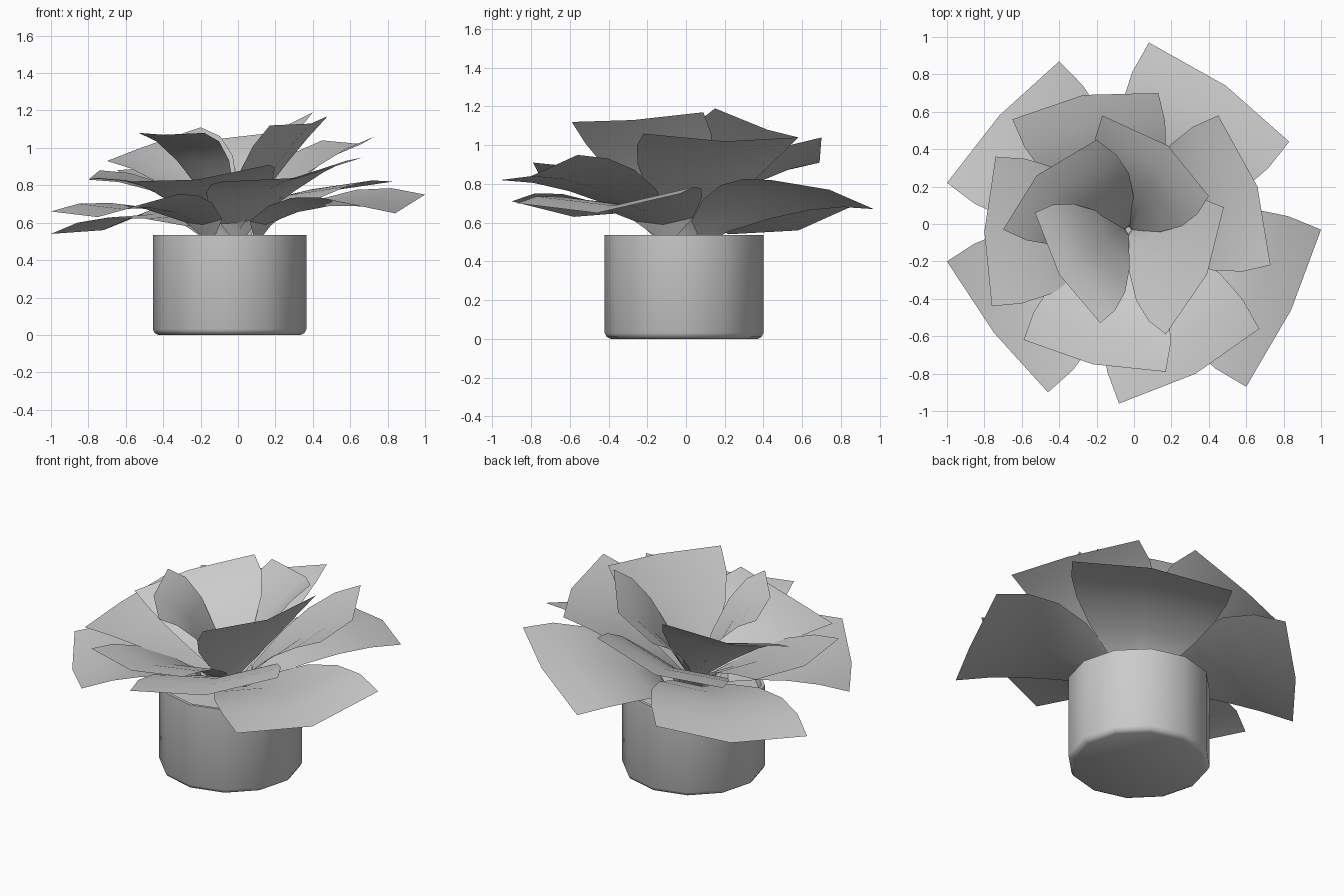
import bpy, math
from mathutils import Vector

if "Cube" in bpy.data.objects:
    bpy.data.objects.remove(bpy.data.objects["Cube"])

POT = Vector((-0.045, -0.01, 0))


def make(name, verts, faces):
    mesh = bpy.data.meshes.new(name)
    mesh.from_pydata(verts, [], faces)
    mesh.validate()
    ob = bpy.data.objects.new(name, mesh)
    bpy.context.collection.objects.link(ob)
    bpy.ops.object.select_all(action='DESELECT')
    ob.select_set(True)
    bpy.context.view_layer.objects.active = ob
    bpy.ops.object.shade_smooth_by_angle(angle=math.radians(40))
    return ob


def lathe(name, profile, sides=12):
    """Revolve (radius, z) points; end rings are capped."""
    verts, faces = [], []
    for r, z in profile:
        for i in range(sides):
            a = math.tau * i / sides
            verts.append(POT + Vector((r * math.cos(a), r * math.sin(a), z)))
    for k in range(len(profile) - 1):
        for i in range(sides):
            j = (i + 1) % sides
            faces.append((k * sides + i, k * sides + j, (k + 1) * sides + j, (k + 1) * sides + i))
    last = (len(profile) - 1) * sides
    faces.append(tuple(reversed(range(sides))))
    faces.append(tuple(range(last, last + sides)))
    return make(name, verts, faces)


def leaf(name, tip, base_radius, base_z, base_width, lift, rows=5):
    """Arched leaf: short narrow stem, then a blade widening to a three-point tip edge."""
    a, m, b = (Vector(p) for p in tip)
    out = Vector((m.x + 0.03, m.y + 0.03, 0)).normalized()
    base = Vector((-0.03, -0.03, base_z)) + out * base_radius
    root = base - out * base_radius * 0.25
    root.z = 0.5
    stations = [(root, 0.06)]
    for k in range(rows):
        t = k / (rows - 1)
        c = base.lerp(m, t) + Vector((0, 0, lift * 4 * t * (1 - t)))
        stations.append((c, base_width + (1 - base_width) * (1 - (1 - t) ** 2.2)))
    verts, faces = [], []
    for c, w in stations:
        verts += [c + (a - m) * w, c, c + (b - m) * w]
    for k in range(len(stations) - 1):
        for s in range(2):
            i = k * 3 + s
            faces.append((i, i + 3, i + 4, i + 1))
    return make(name, verts, faces)


# Pot with rounded foot, rim and recessed soil surface
lathe("pot", [(0.380, 0), (0.400, 0.01), (0.410, 0.03), (0.410, 0.535),
              (0.392, 0.535), (0.385, 0.49)])

# Tip edges of each ring of leaves (corner, middle, corner, counter-clockwise) and arch height
inner = [
    ((0.40, 0.15, 1.19), (0.18, 0.42, 1.08), (-0.17, 0.58, 1.04), 0.08),
    ((-0.20, 0.45, 1.11), (-0.52, 0.26, 1.00), (-0.70, -0.03, 0.93), 0.09),
    ((-0.53, 0.06, 1.08), (-0.40, -0.27, 1.07), (-0.18, -0.53, 1.08), 0.11),
    ((0.17, -0.59, 1.12), (0.39, -0.27, 1.13), (0.48, 0.09, 1.17), 0.04),
]
middle = [
    ((0.73, -0.22, 1.06), (0.66, 0.20, 1.02), (0.45, 0.58, 1.04), 0.06),
    ((0.13, 0.70, 1.04), (-0.27, 0.69, 0.91), (-0.65, 0.56, 0.88), 0.06),
    ((-0.74, 0.36, 0.88), (-0.80, -0.04, 0.83), (-0.76, -0.44, 0.84), 0.06),
    ((-0.59, -0.62, 0.82), (-0.22, -0.75, 0.83), (0.17, -0.79, 0.91), 0.06),
    ((-0.08, -0.96, 0.82), (0.33, -0.80, 0.84), (0.67, -0.56, 0.95), 0.06),
]
outer = [
    ((0.83, 0.44, 0.82), (0.49, 0.74, 0.77), (0.08, 0.97, 0.67), 0.07),
    ((-0.40, 0.87, 0.69), (-0.72, 0.58, 0.56), (-1.0, 0.22, 0.54), 0.07),
    ((-1.0, -0.20, 0.66), (-0.75, -0.58, 0.63), (-0.46, -0.90, 0.71), 0.07),
    ((0.60, -0.87, 0.70), (0.84, -0.46, 0.65), (1.0, -0.03, 0.75), 0.07),
]
# ring name, leaves, base radius, base height, base width factor
for ring, tips, radius, z, width in (("inner", inner, 0.02, 0.56, 0.08),
                                     ("middle", middle, 0.12, 0.60, 0.28),
                                     ("outer", outer, 0.20, 0.59, 0.36)):
    for n, (a, m, b, lift) in enumerate(tips):
        leaf(f"{ring}_leaf_{n + 1}", (a, m, b), radius, z, width, lift)
